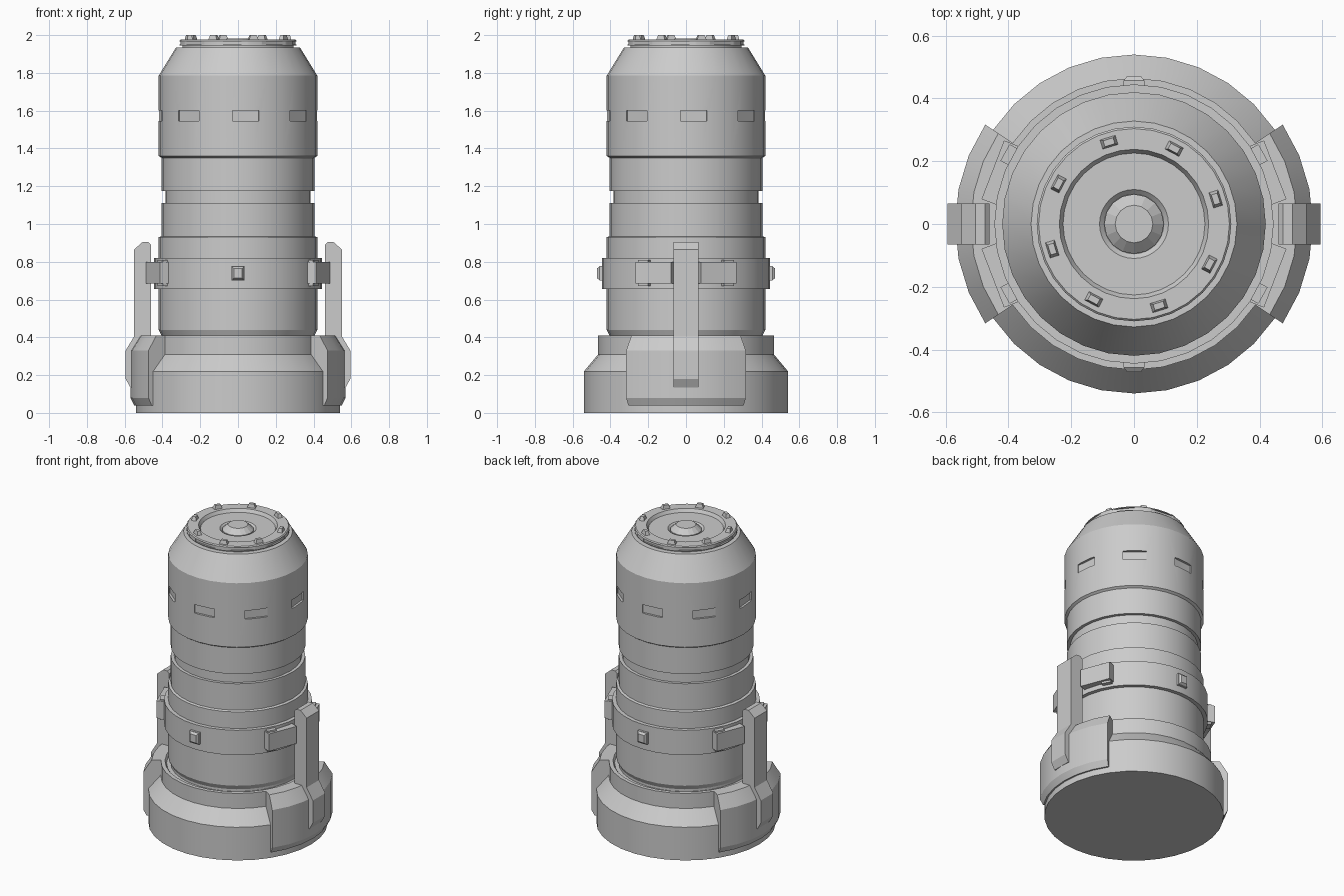
import bpy, bmesh
from math import sin, cos, pi, radians
from mathutils import Matrix, Vector

if "Cube" in bpy.data.objects:
    bpy.data.objects.remove(bpy.data.objects["Cube"])


def finish(name, bm, smooth=False):
    bmesh.ops.recalc_face_normals(bm, faces=bm.faces[:])
    me = bpy.data.meshes.new(name)
    bm.to_mesh(me)
    bm.free()
    ob = bpy.data.objects.new(name, me)
    bpy.context.collection.objects.link(ob)
    if smooth:
        shade(ob)
    return ob


def activate(ob):
    bpy.ops.object.select_all(action='DESELECT')
    ob.select_set(True)
    bpy.context.view_layer.objects.active = ob


def shade(ob):
    activate(ob)
    bpy.ops.object.shade_smooth_by_angle(angle=radians(25))


def revolve(bm, profile, n=32):
    """Open (r, z) profile turned round z, closed with end caps."""
    rings = [[bm.verts.new((r * cos(2 * pi * k / n), r * sin(2 * pi * k / n), z))
              for k in range(n)] for r, z in profile]
    for a, b in zip(rings, rings[1:]):
        for k in range(n):
            bm.faces.new((a[k], a[(k + 1) % n], b[(k + 1) % n], b[k]))
    bm.faces.new(rings[0])
    bm.faces.new(rings[-1])


def sector(bm, profile, centre, half, steps):
    """Closed (r, z) profile swept through part of a turn."""
    rings = []
    for k in range(steps + 1):
        a = radians(centre - half + 2 * half * k / steps)
        rings.append([bm.verts.new((r * cos(a), r * sin(a), z)) for r, z in profile])
    m = len(profile)
    for a, b in zip(rings, rings[1:]):
        for k in range(m):
            bm.faces.new((a[k], a[(k + 1) % m], b[(k + 1) % m], b[k]))
    bm.faces.new(rings[0])
    bm.faces.new(rings[-1])


def block(bm, r0, r1, width, z0, z1, angle, taper=1.0, axis=0):
    """Box facing outward at an angle; its outer (axis 0) or top (axis 2) end may taper."""
    vs = bmesh.ops.create_cube(bm, size=1)['verts']
    rot = Matrix.Rotation(radians(angle), 3, 'Z')
    for v in vs:
        if v.co[axis] > 0:
            for i in range(3):
                if i != axis:
                    v.co[i] *= taper
        v.co = rot @ Vector(((r0 + r1) / 2 + v.co.x * (r1 - r0), v.co.y * width,
                             (z0 + z1) / 2 + v.co.z * (z1 - z0)))


# main body: base, cylinder, band, grooves, shoulder and recessed lid
bm = bmesh.new()
revolve(bm, [(.54, 0), (.54, .22), (.465, .31), (.465, .41), (.44, .41), (.43, .395),
             (.405, .395), (.405, .41), (.42, .44), (.42, .655), (.445, .655),
             (.445, .82), (.42, .82), (.42, .93), (.405, .935), (.405, 1.11),
             (.385, 1.11), (.385, 1.175), (.405, 1.175), (.405, 1.35), (.42, 1.36),
             (.42, 1.785), (.328, 1.935), (.295, 1.935), (.295, 1.945), (.31, 1.945),
             (.31, 1.97), (.304, 1.976), (.238, 1.976), (.226, 1.955), (.11, 1.955),
             (.095, 1.94)])
body = finish("body", bm)

# cut the body windows and the rim slots
bm = bmesh.new()
for k in range(8):
    block(bm, .404, .5, .14, 1.545, 1.602, 45 * k + 5.625)
    block(bm, .297, .36, .16, 1.949, 1.967, 45 * k - 5.625)
cutter = finish("slot_cutter", bm)
cutter.hide_render = True
mod = body.modifiers.new("slots", 'BOOLEAN')
mod.object = cutter
mod.operation = 'DIFFERENCE'
mod.solver = 'EXACT'
activate(body)
bpy.ops.object.modifier_apply(modifier=mod.name)
bpy.data.objects.remove(cutter)
shade(body)

# faceted centre boss on the lid
bm = bmesh.new()
revolve(bm, [(.095, 1.935), (.095, 1.95), (.06, 1.982)], 16)
finish("lid_boss", bm)

# studs round the lid
bm = bmesh.new()
for k in range(8):
    block(bm, .256, .289, .055, 1.97, 2.0, 45 * k + 17, .6, 2)
finish("lid_studs", bm)

# small buttons on the band, front and back
bm = bmesh.new()
for a in (90, 270):
    block(bm, .43, .458, .068, .7, .778, a)
    block(bm, .455, .472, .068, .7, .778, a, .65)
finish("band_buttons", bm)

# side supports: curved foot pad, upright and clamps, left and right
for side, a in (("right", 0), ("left", 180)):
    bm = bmesh.new()
    sector(bm, [(.45, .41), (.52, .41), (.57, .33), (.57, .08), (.55, .04), (.45, .04)],
           a, 33.75, 6)
    finish(side + "_foot_pad", bm, True)

    s = 1 if a == 0 else -1
    bm = bmesh.new()
    prof = [(.46, .89), (.475, .905), (.505, .905), (.55, .865), (.55, .405),
            (.595, .33), (.595, .18), (.57, .135), (.46, .135)]
    face = bm.faces.new([bm.verts.new((s * x, -.065, z)) for x, z in prof])
    ext = bmesh.ops.extrude_face_region(bm, geom=[face])['geom']
    bmesh.ops.translate(bm, vec=(0, .13, 0),
                        verts=[v for v in ext if isinstance(v, bmesh.types.BMVert)])
    finish(side + "_upright", bm)

    bm = bmesh.new()
    for t in (-1, 1):
        block(bm, .42, .482, .2, .685, .8, a + 21 * t)
        block(bm, .42, .47, .06, .672, .81, a + 29 * t)
    finish(side + "_clamps", bm)
